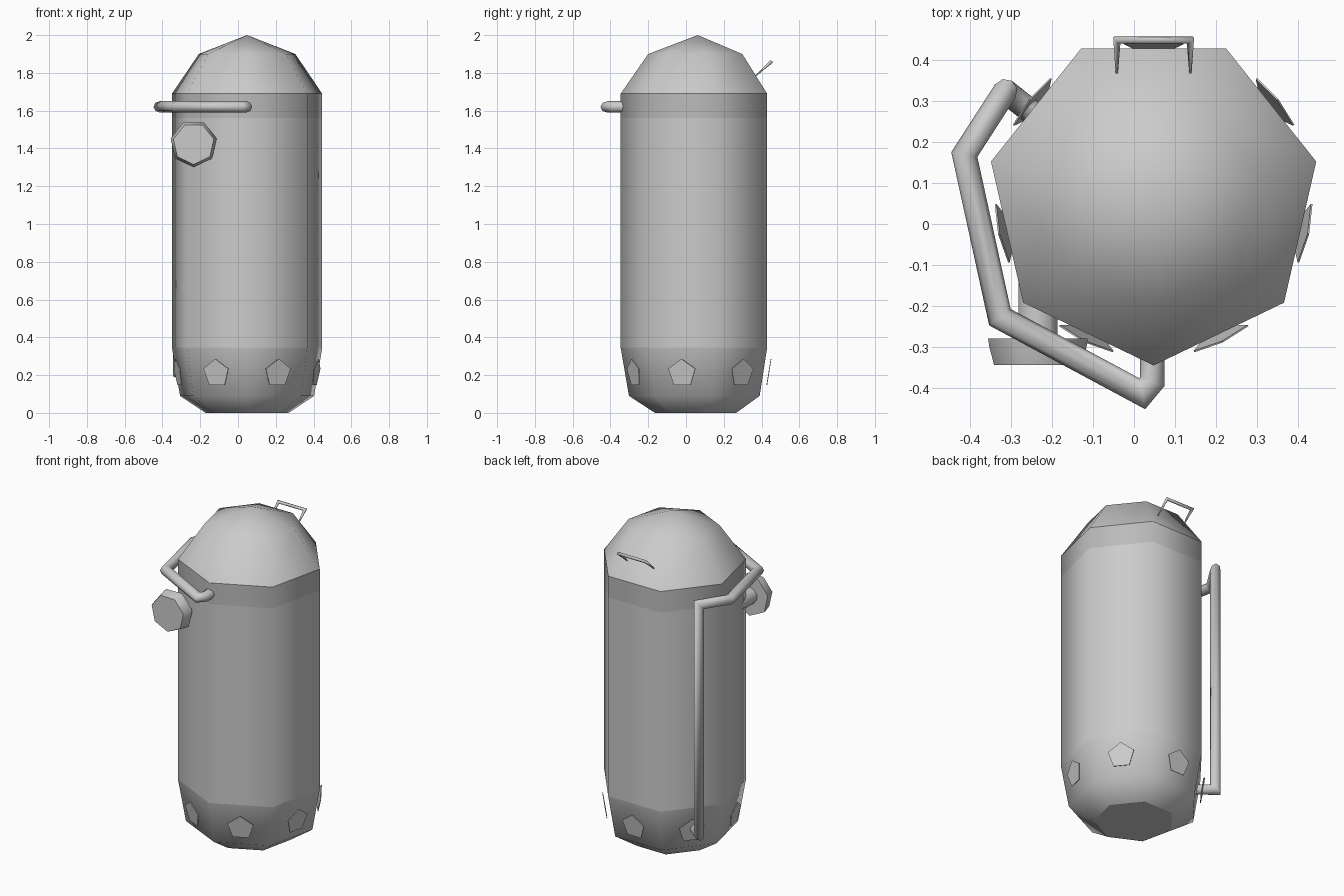
import bpy, bmesh, math
from mathutils import Vector, Matrix

default = bpy.data.objects.get("Cube")
if default:
    bpy.data.objects.remove(default, do_unlink=True)

CX, CY = 0.048, 0.062      # axis of the seven-sided body
R = 0.408
SIDES = 7


def material(name, value):
    m = bpy.data.materials.new(name)
    m.use_nodes = True
    colour = (value, value, value, 1)
    m.diffuse_color = colour
    m.node_tree.nodes["Principled BSDF"].inputs["Base Color"].default_value = colour
    return m


GREY = material("light grey", 0.6)
DARK = material("band grey", 0.5)


def finish(name, bm, mat, smooth=True):
    bmesh.ops.recalc_face_normals(bm, faces=bm.faces)
    for f in bm.faces:
        f.smooth = smooth and len(f.verts) <= 4
    mesh = bpy.data.meshes.new(name)
    bm.to_mesh(mesh)
    bm.free()
    mesh.materials.append(mat)
    ob = bpy.data.objects.new(name, mesh)
    bpy.context.collection.objects.link(ob)
    return ob


def bridge(bm, a, b):
    n = len(a)
    for i in range(n):
        bm.faces.new((a[i], a[(i + 1) % n], b[(i + 1) % n], b[i]))


def lathe(name, profile, mat, sides=SIDES, matrix=None, caps=(False, False), smooth=True):
    """Stack rings of (radius, height); the first corner points to -y."""
    bm = bmesh.new()
    rings = []
    for r, z in profile:
        if r == 0:
            rings.append([bm.verts.new((0, 0, z))])
            continue
        angles = [-math.pi / 2 + 2 * math.pi * i / sides for i in range(sides)]
        rings.append([bm.verts.new((r * math.cos(a), r * math.sin(a), z)) for a in angles])
    for a, b in zip(rings, rings[1:]):
        if len(b) == 1:
            for i in range(sides):
                bm.faces.new((a[i], a[(i + 1) % sides], b[0]))
        else:
            bridge(bm, a, b)
    # Separate cap corners keep the rim edges sharp
    for use, ring in zip(caps, (rings[0], rings[-1])):
        if use:
            bm.faces.new([bm.verts.new(v.co) for v in ring])
    bm.transform(matrix or Matrix.Translation((CX, CY, 0)))
    return finish(name, bm, mat, smooth)


def sweep(name, points, radii, mat, sides=8):
    """Tube along a path with mitred corners."""
    pts = [Vector(p) for p in points]
    bm = bmesh.new()
    dirs = [(b - a).normalized() for a, b in zip(pts, pts[1:])]
    u = dirs[0].orthogonal().normalized()
    w = dirs[0].cross(u)
    ring = []
    for i in range(sides):
        a = 2 * math.pi * i / sides
        ring.append(pts[0] + (u * math.cos(a) + w * math.sin(a)) * radii[0])
    rows = [ring]
    for k in range(1, len(pts)):
        d = dirs[k - 1]
        n = (d + dirs[k]).normalized() if k < len(dirs) else d
        scale = radii[k] / radii[k - 1]
        new = []
        for p in rows[-1]:
            # Run along the segment until it meets the mitre plane
            off = p - pts[k - 1]
            side = (off - d * off.dot(d)) * scale
            new.append(pts[k] + side - d * (side.dot(n) / d.dot(n)))
        rows.append(new)
    rings = [[bm.verts.new(p) for p in row] for row in rows]
    for a, b in zip(rings, rings[1:]):
        bridge(bm, a, b)
    for row in (rows[0], rows[-1]):
        bm.faces.new([bm.verts.new(p) for p in row])
    return finish(name, bm, mat)


# Main shell
lathe("base", [(0.226, 0), (0.364, 0.09), (R, 0.345)], GREY, caps=(True, False))
lathe("body", [(R, 0.345), (R, 1.56)], GREY)
lathe("shoulder_band", [(R, 1.56), (R, 1.69)], DARK)
lathe("dome", [(R, 1.69), (0.262, 1.9), (0, 2.0)], GREY)

# Five-sided plates around the base, one per face
for i in range(SIDES):
    angle = -math.pi / 2 + 2 * math.pi * (i + 0.5) / SIDES
    out = Vector((math.cos(angle), math.sin(angle), -0.16)).normalized()
    right = Vector((-math.sin(angle), math.cos(angle), 0))
    up = out.cross(right)
    spot = Vector((CX + 0.378 * math.cos(angle), CY + 0.378 * math.sin(angle), 0.21))
    frame = Matrix((right, -up, -out)).transposed().to_4x4()
    frame.translation = spot
    lathe("base_plate_%d" % (i + 1), [(0.077, 0), (0.077, 0.004)], GREY, sides=5,
          matrix=frame, caps=(True, True), smooth=False)

# Lamp on a short neck, facing the front
facing = Matrix.Translation((-0.235, 0, 1.425)) @ Matrix.Rotation(math.pi / 2, 4, "X")
lathe("lamp_head", [(0.125, 0.28), (0.122, 0.30), (0.11, 0.345)], GREY,
      matrix=facing, caps=(True, True))
lathe("lamp_neck", [(0.05, 0.12), (0.05, 0.285)], GREY, sides=10, matrix=facing)

# Pipe wrapping round the side and dropping to the base
sweep("side_pipe", [(0.045, -0.32, 1.62), (0.045, -0.385, 1.62), (0.02, -0.415, 1.62),
                    (-0.328, -0.228, 1.62), (-0.415, 0.17, 1.62), (-0.315, 0.325, 1.62),
                    (-0.315, 0.325, 0.22), (-0.22, 0.25, 0.22)], [0.03] * 8, GREY)

# Thin loop on the back of the dome, its legs tapering to the shell
sweep("dome_loop", [(CX - 0.09, 0.37, 1.785), (CX - 0.09, 0.45, 1.857),
                    (CX + 0.09, 0.45, 1.857), (CX + 0.09, 0.37, 1.785)],
      [0.003, 0.009, 0.009, 0.003], GREY, sides=6)
